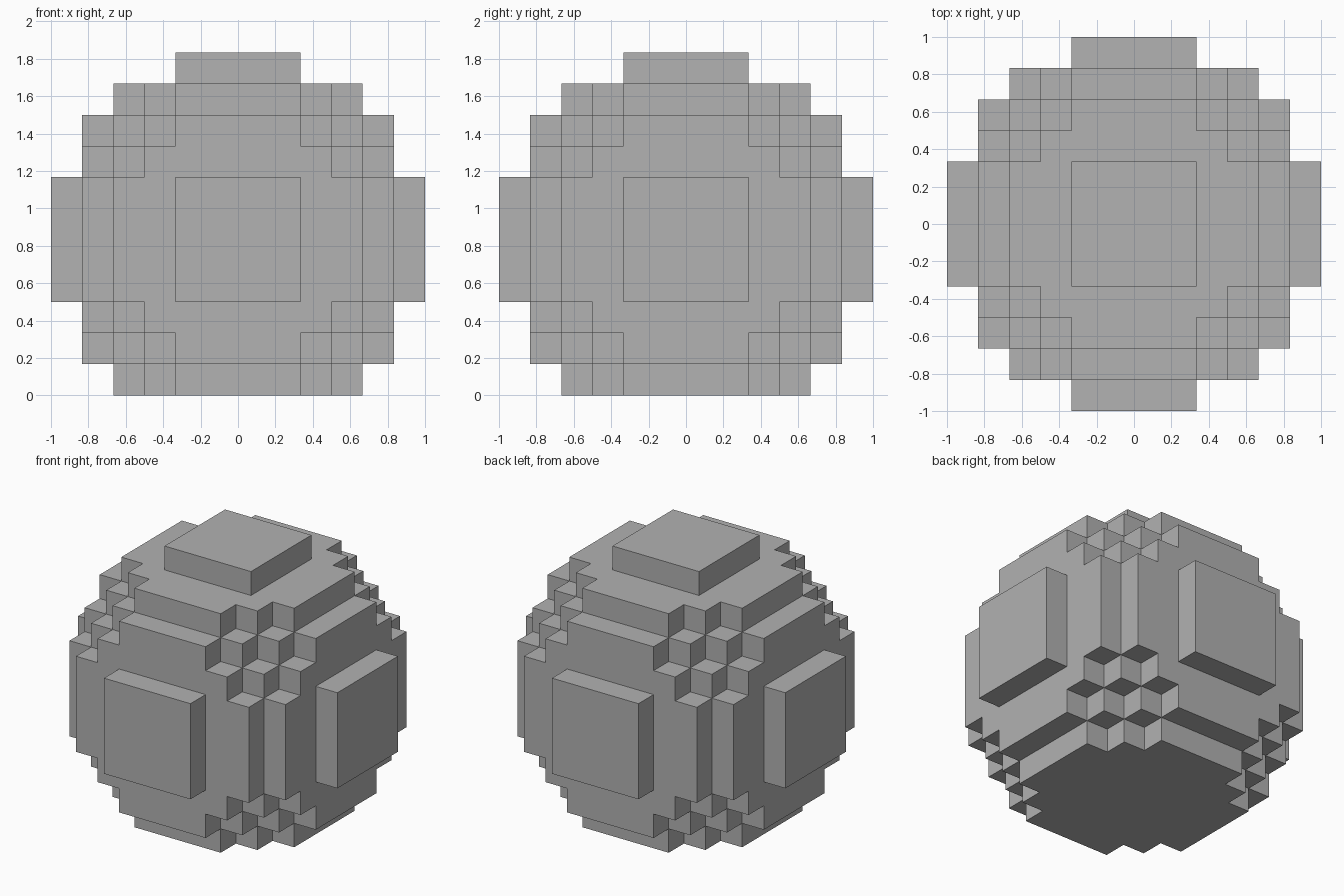
import bpy
import bmesh
from mathutils import Vector

CELL = 1 / 6      # edge length of one block
RADIUS = 6        # sphere radius in blocks
FLOOR = -5        # the lowest cap is cut off, leaving a flat base

cube = bpy.data.objects.get("Cube")
if cube:
    bpy.data.objects.remove(cube, do_unlink=True)

# Plain grey material
GREY = (0.445, 0.445, 0.445, 1)
grey = bpy.data.materials.new("mid grey")
grey.use_nodes = True
grey.diffuse_color = GREY
grey.node_tree.nodes["Principled BSDF"].inputs["Base Color"].default_value = GREY


def filled(cell):
    """A block exists where its centre lies inside the sphere, above the base."""
    centre = Vector(cell) + Vector((0.5, 0.5, 0.5))
    return cell[2] >= FLOOR and centre.length < RADIUS


def add_side(bm, cell, axis, sign):
    """Add one outward-facing square on the given side of a block."""
    normal, u, v = Vector(), Vector(), Vector()
    normal[axis] = sign
    u[(axis + 1) % 3] = 0.5
    v[(axis + 2) % 3] = 0.5 * sign
    middle = Vector(cell) + Vector((0.5, 0.5, 0.5)) + normal * 0.5
    corners = (middle - u - v, middle + u - v, middle + u + v, middle - u + v)
    bm.faces.new([bm.verts.new(c) for c in corners])


# Block sphere: only the exposed sides of the blocks are kept
bm = bmesh.new()
span = range(-RADIUS, RADIUS)
for cell in [(x, y, z) for x in span for y in span for z in span]:
    if not filled(cell):
        continue
    for axis in range(3):
        for sign in (-1, 1):
            neighbour = list(cell)
            neighbour[axis] += sign
            if not filled(neighbour):
                add_side(bm, cell, axis, sign)

# Weld the squares into one shell, scale it and stand it on the ground
bmesh.ops.remove_doubles(bm, verts=bm.verts, dist=0.01)
for vert in bm.verts:
    vert.co = (vert.co - Vector((0, 0, FLOOR))) * CELL

mesh = bpy.data.meshes.new("block_sphere")
bm.to_mesh(mesh)
bm.free()
mesh.materials.append(grey)
sphere = bpy.data.objects.new("block_sphere", mesh)
bpy.context.collection.objects.link(sphere)
